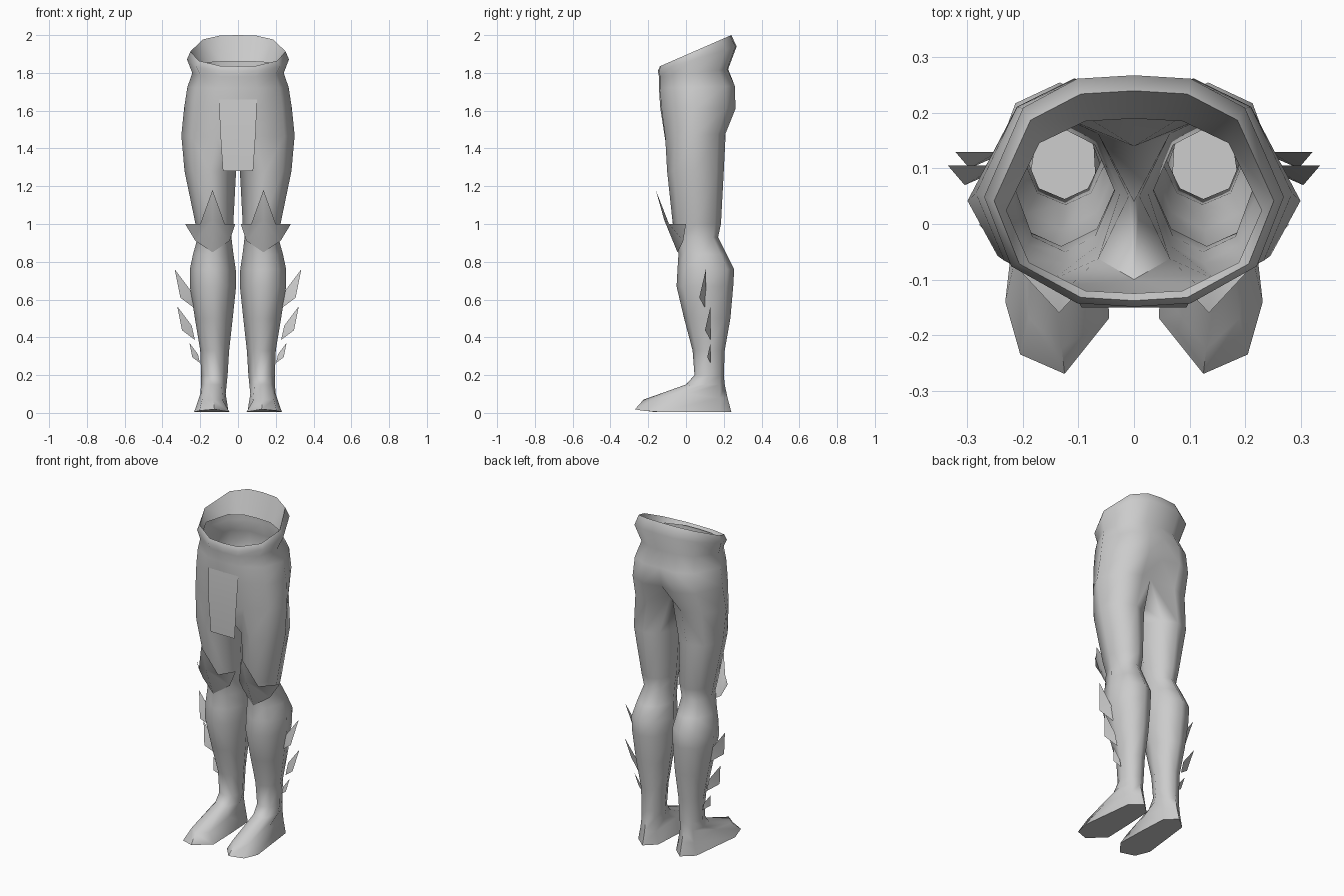
import bpy
import bmesh
import math
from mathutils import Vector

cube = bpy.data.objects.get("Cube")
if cube:
    bpy.data.objects.remove(cube, do_unlink=True)

grey = bpy.data.materials.new("plain_grey")
grey.use_nodes = True
colour = (0.6, 0.6, 0.6, 1)
grey.diffuse_color = colour
grey.node_tree.nodes["Principled BSDF"].inputs["Base Color"].default_value = colour


def finish(name, bm, mirrored=True, angle=65):
    """Turn a bmesh into a smooth shaded object, mirrored across x."""
    mesh = bpy.data.meshes.new(name)
    bm.to_mesh(mesh)
    bm.free()
    mesh.materials.append(grey)
    obj = bpy.data.objects.new(name, mesh)
    bpy.context.collection.objects.link(obj)
    if mirrored:
        mirror = obj.modifiers.new("Mirror", 'MIRROR')
        mirror.use_clip = True
    bpy.ops.object.select_all(action='DESELECT')
    obj.select_set(True)
    bpy.context.view_layer.objects.active = obj
    bpy.ops.object.shade_smooth_by_angle(angle=math.radians(angle))
    return obj


def add_ring(bm, points):
    return [bm.verts.new(p) for p in points]


def bridge(bm, lower, upper, closed):
    """Quads between two rings whose points run from front round the outside to the back."""
    count = len(lower)
    for i in range(count if closed else count - 1):
        j = (i + 1) % count
        bm.faces.new((lower[i], lower[j], upper[j], upper[i]))


# Half outline of the waist, from front centre to back centre
WAIST = [(0, -1), (.38, -.97), (.82, -.65), (1, -.05), (.74, .72), (.38, .97), (0, 1)]
# Whole outline of one leg, ending on the inside
LEG = [(-.6, -.75), (0, -1), (.66, -.75), (1, 0), (.66, .75), (0, 1), (-.6, .75), (-1, 0)]


def waist_ring(half_width, front, back, z_front, z_back, cleft=0):
    points = []
    for u, v in WAIST:
        t = (v + 1) / 2
        points.append(Vector((u * half_width, front + (back - front) * t,
                              z_front + (z_back - z_front) * t)))
    points[-1].y -= cleft
    return points


def leg_ring(z, inner, outer, front, back):
    cx, cy = (inner + outer) / 2, (front + back) / 2
    rx, ry = (outer - inner) / 2, (back - front) / 2
    return [Vector((cx + u * rx, cy + v * ry, z)) for u, v in LEG]


body = bmesh.new()

# Hips, waist and folded rim, from the crotch upwards
crotch = waist_ring(.3, -.115, .215, 1.46, 1.48)
crotch[0] = Vector((0, -.1, 1.38))
crotch[-1] = Vector((0, .14, 1.53))
crotch_ring = add_ring(body, crotch + [Vector((0, .04, 1.42))])
lower = crotch_ring[:7]
for ring in [
    waist_ring(.285, -.137, .268, 1.62, 1.61, .035),
    waist_ring(.268, -.143, .265, 1.72, 1.73, .012),
    waist_ring(.242, -.143, .223, 1.78, 1.82),
    waist_ring(.270, -.149, .268, 1.81, 1.94),
    waist_ring(.252, -.138, .240, 1.835, 2.0),
    waist_ring(.230, -.125, .190, 1.82, 1.86),
]:
    upper = add_ring(body, ring)
    bridge(body, lower, upper, False)
    lower = upper

# Thigh, knee, calf and ankle, from the crotch downwards
upper = crotch_ring
for size in [
    (1.28, .010, .283, -.100, .200),
    (1.00, .025, .225, -.070, .185),
    (.93, .035, .213, -.050, .170),
    (.84, .024, .238, -.040, .215),
    (.76, .012, .255, -.045, .255),
    (.67, .010, .255, -.050, .250),
    (.50, .028, .228, -.010, .235),
    (.33, .047, .200, .035, .205),
    (.20, .055, .195, .045, .200),
]:
    lower = add_ring(body, leg_ring(*size))
    bridge(body, lower, upper, True)
    upper = lower

# Foot: instep, toe top and sole
instep = leg_ring(.15, .06, .195, 0, .205)
toe_top = [(.08, -.16, .065), (.13, -.225, .07), (.19, -.17, .07), (.2, 0, .1),
           (.18, .18, .08), (.125, .22, .08), (.075, .18, .08), (.065, 0, .1)]
sole = [(.045, -.17), (.125, -.27), (.205, -.235), (.232, -.14),
        (.195, .18), (.125, .24), (.06, .18), (.05, 0)]
for ring in (instep, toe_top, [(x, y, .005 - min(0, y + .2) * .2) for x, y in sole]):
    lower = add_ring(body, ring)
    bridge(body, lower, upper, True)
    upper = lower
body.faces.new(upper)
bmesh.ops.recalc_face_normals(body, faces=body.faces)
finish("legs_and_hips", body)

# Hanging front cloth
cloth = bmesh.new()
rows = [(.10, -.139, 1.66), (.095, -.150, 1.5), (.08, -.147, 1.28)]
sheet = [add_ring(cloth, [(s * w, y, z) for s in (-1, 0, 1)]) for w, y, z in rows]
for top, bottom in zip(sheet, sheet[1:]):
    bridge(cloth, bottom, top, False)
finish("front_cloth", cloth, mirrored=False)

# Pointed knee guard, a shallow shell fanned around its ridge
guard = bmesh.new()
mid = .135
ridge = add_ring(guard, [(mid, -.16, 1.18), (mid, -.115, 1.02), (mid, -.045, .85)])
for side, tip_x in ((-1, .015), (1, .28)):
    edge = add_ring(guard, [(mid + side * .065, -.09, 1.0), (tip_x, 0, 1.0),
                            (mid + side * .09, -.015, .91)])
    for a, b, c in ((ridge[0], edge[0], ridge[1]), (ridge[1], edge[0], edge[2]),
                    (edge[0], edge[1], edge[2]), (ridge[1], edge[2], ridge[2])):
        guard.faces.new((a, b, c))
bmesh.ops.recalc_face_normals(guard, faces=guard.faces)
finish("knee_guard", guard)

# Three folded blades down the outside of the calf: x, y, z of the tip and scale
for name, tip, scale in (("upper", (.335, .105, .76), 1),
                         ("middle", (.322, .13, .565), .85),
                         ("lower", (.257, .13, .37), .5)):
    blade = bmesh.new()
    offsets = [(0, 0, 0), (-.09, 0, -.12), (-.11, 0, -.21), (-.03, -.035, -.15)]
    point, root_top, root_low, corner = add_ring(
        blade, [Vector(tip) + Vector(o) * scale for o in offsets])
    blade.faces.new((point, root_top, corner))
    blade.faces.new((corner, root_top, root_low))
    finish(name + "_calf_blade", blade)
